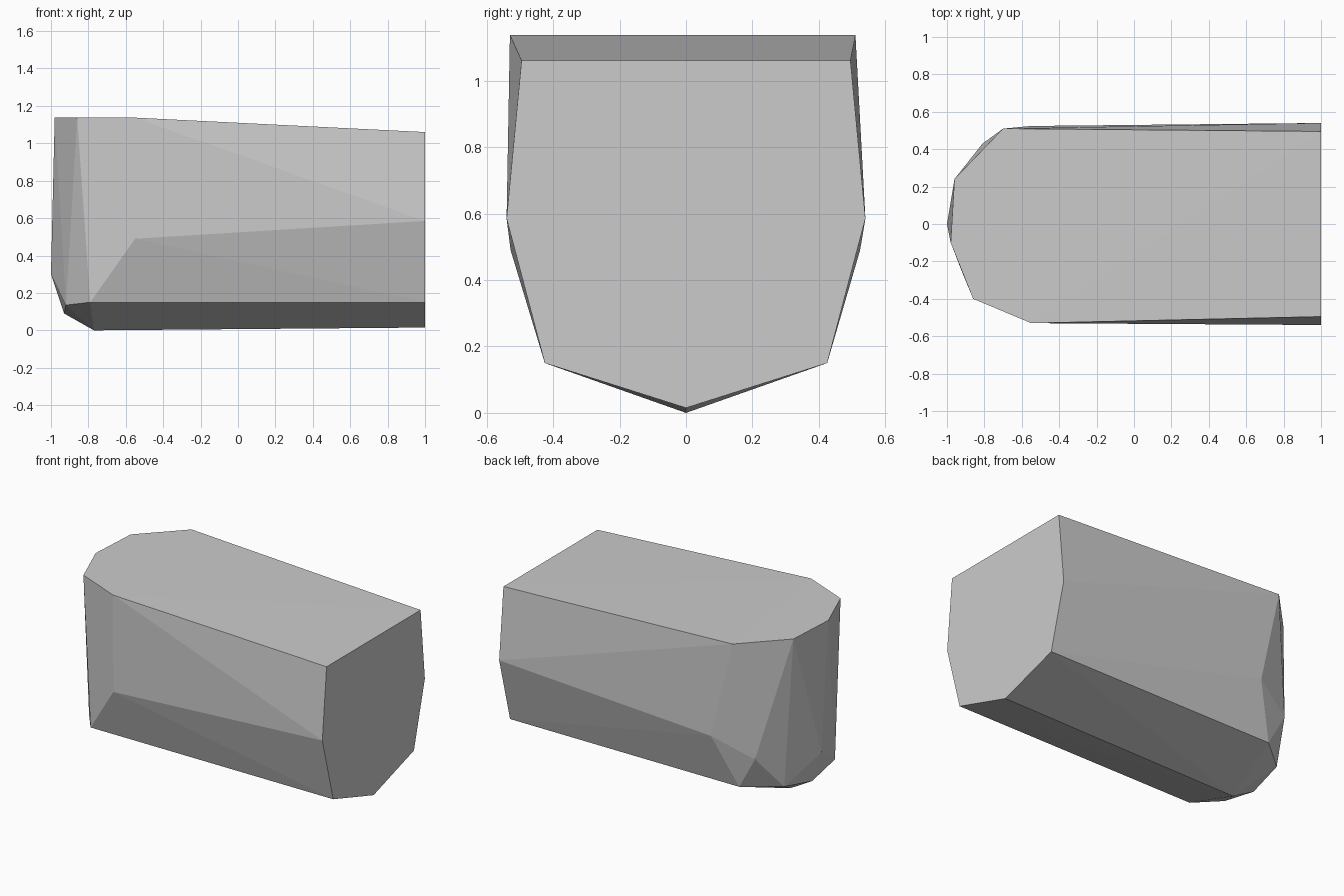
import bpy, bmesh

if "Cube" in bpy.data.objects:
    bpy.data.objects.remove(bpy.data.objects["Cube"])

grey = bpy.data.materials.new("plain grey")
grey.diffuse_color = (0.6, 0.6, 0.6, 1)
grey.use_nodes = True
grey.node_tree.nodes["Principled BSDF"].inputs["Base Color"].default_value = grey.diffuse_color

# flat rear cross-section: (half width, height), mirrored in y
rear = [(0.495, 1.06), (0.54, 0.585), (0.425, 0.15), (0, 0.015)]
points = [(1, s * y, z) for y, z in rear for s in (-1, 1)]

# rim of the flat top around the rounded nose
rim = [(-0.55, -0.53), (-0.86, -0.40), (-0.98, -0.10), (-0.96, 0.24), (-0.70, 0.51)]
points += [(x, y, 1.137) for x, y in rim]

# lower corners of the nose and flanks
points += [(-0.55, -0.528, 0.49), (-0.55, 0.524, 0.49),
           (-0.79, -0.425, 0.15), (-0.69, 0.425, 0.15), (-0.81, 0.43, 0.366),
           (-0.92, -0.255, 0.135), (-0.90, 0.25, 0.14),
           (-1, 0, 0.30), (-0.93, 0, 0.09), (-0.77, 0, 0)]

# wrap the corners in one faceted solid
bm = bmesh.new()
for p in points:
    bm.verts.new(p)
bmesh.ops.remove_doubles(bm, verts=bm.verts, dist=0.001)
bmesh.ops.convex_hull(bm, input=bm.verts)
bmesh.ops.delete(bm, geom=[v for v in bm.verts if not v.link_faces], context='VERTS')
bmesh.ops.recalc_face_normals(bm, faces=bm.faces)
mesh = bpy.data.meshes.new("faceted_block")
bm.to_mesh(mesh)
bm.free()
mesh.materials.append(grey)
block = bpy.data.objects.new("faceted_block", mesh)
bpy.context.collection.objects.link(block)
